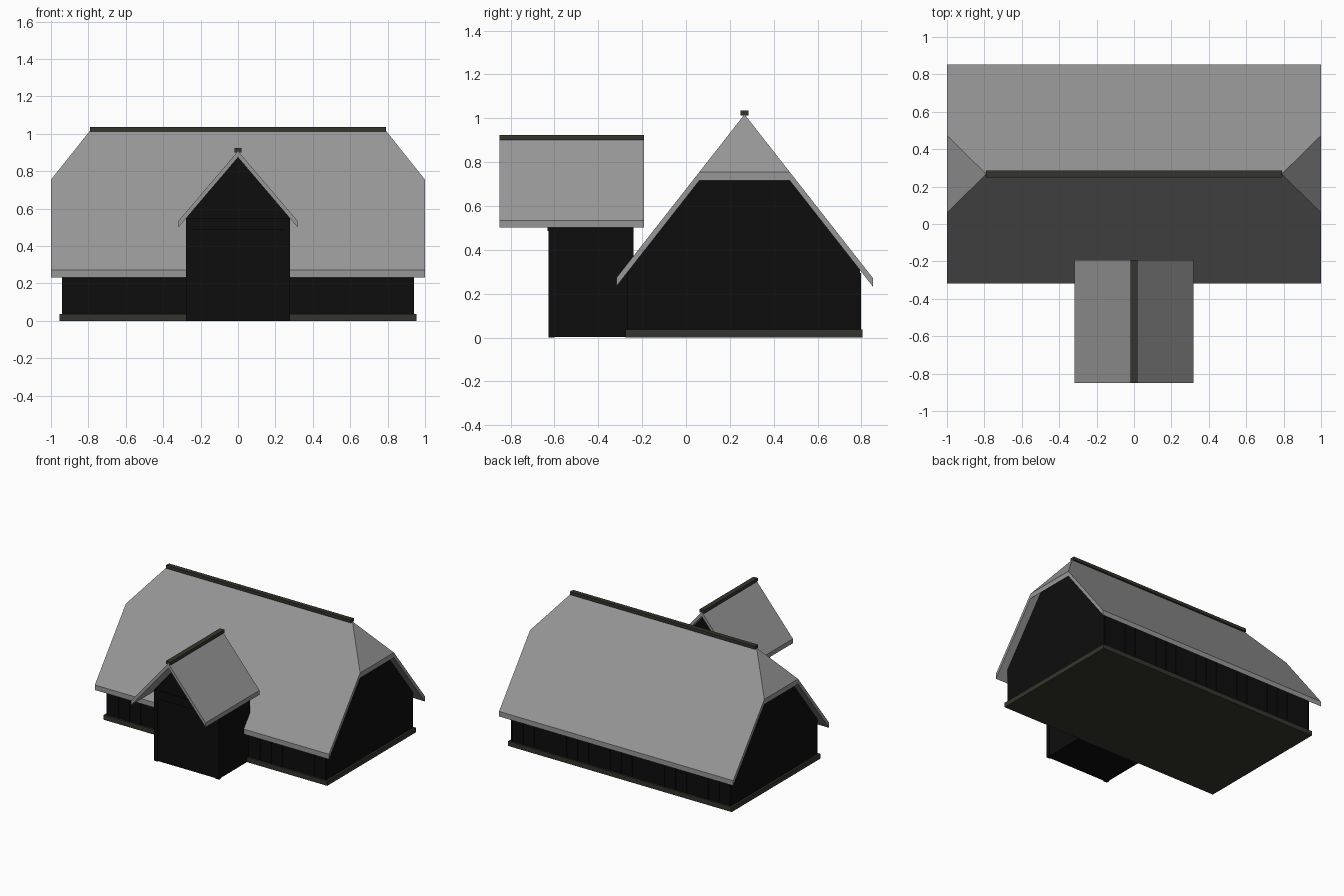
import bpy, bmesh
from mathutils import Vector

if "Cube" in bpy.data.objects:
    bpy.data.objects.remove(bpy.data.objects["Cube"])


def material(name, rgb):
    m = bpy.data.materials.new(name)
    m.diffuse_color = (*rgb, 1)
    m.use_nodes = True
    m.node_tree.nodes["Principled BSDF"].inputs["Base Color"].default_value = m.diffuse_color
    return m


GREY = material("grey roofing", (0.31, 0.31, 0.31))
BLACK = material("black boarding", (0.004, 0.004, 0.004))
TRIM = material("dark olive trim", (0.036, 0.036, 0.026))


def finish(bm, name, mat):
    bmesh.ops.recalc_face_normals(bm, faces=bm.faces)
    me = bpy.data.meshes.new(name)
    bm.to_mesh(me)
    bm.free()
    me.materials.append(mat)
    ob = bpy.data.objects.new(name, me)
    bpy.context.collection.objects.link(ob)
    return ob


def add_box(bm, lo, hi):
    lo, hi = Vector(lo), Vector(hi)
    verts = bmesh.ops.create_cube(bm, size=1)["verts"]
    for v in verts:
        v.co = (lo + hi) / 2 + v.co * (hi - lo)


def box(name, mat, *spans):
    bm = bmesh.new()
    for lo, hi in spans:
        add_box(bm, lo, hi)
    return finish(bm, name, mat)


def hull(name, mat, points):
    bm = bmesh.new()
    for p in points:
        bm.verts.new(p)
    bmesh.ops.convex_hull(bm, input=bm.verts)
    bmesh.ops.dissolve_limit(bm, angle_limit=0.01, verts=bm.verts, edges=bm.edges)
    return finish(bm, name, mat)


def roof(name, points, faces, drop):
    """Roof skin given thickness straight down."""
    bm = bmesh.new()
    top = [bm.verts.new(p) for p in points]
    for f in faces:
        bm.faces.new([top[i] for i in f])
    rim = [e for e in bm.edges if len(e.link_faces) == 1]
    low = {v: bm.verts.new(v.co - Vector((0, 0, drop))) for v in top}
    for f in list(bm.faces):
        bm.faces.new([low[v] for v in reversed(f.verts)])
    for e in rim:
        a, b = e.verts
        bm.faces.new([a, b, low[b], low[a]])
    return finish(bm, name, GREY)


# Main house: half-hipped roof
RY, RZ, RX = 0.267, 1.018, 0.79       # ridge centre, height, half length
HALF, EAVE, HIP = 0.585, 0.272, 0.755  # roof half depth, eave and hip heights
SLOPE = (RZ - EAVE) / HALF
HIP_SLOPE = (RZ - HIP) / (1 - RX)
hy = (RZ - HIP) / SLOPE
pts = []
for s in (-1, 1):
    pts += [(s, RY - HALF, EAVE), (s, RY - hy, HIP), (s * RX, RY, RZ),
            (s, RY + hy, HIP), (s, RY + HALF, EAVE)]
roof("main_roof", pts,
     [(0, 5, 6, 7, 2, 1), (4, 3, 2, 7, 8, 9), (1, 2, 3), (6, 8, 7)], 0.039)
box("main_ridge_cap", TRIM, ((-RX, RY - 0.018, 1.012), (RX, RY + 0.018, 1.036)))

# Main walls, rising into the thickness of the roof
WX, W0, W1 = 0.94, -0.262, 0.793
wall_hip = RZ - (WX - RX) * HIP_SLOPE
why = (RZ - wall_hip) / SLOPE
pts = []
for s in (-1, 1):
    for y in (W0, W1):
        pts += [(s * WX, y, 0.03), (s * WX, y, RZ - abs(y - RY) * SLOPE - 0.025)]
    pts += [(s * WX, RY - why, wall_hip - 0.025), (s * WX, RY + why, wall_hip - 0.025),
            (s * RX, RY, RZ - 0.025)]
hull("main_walls", BLACK, pts)
box("plinth", TRIM, ((-0.955, -0.276, 0), (0.955, 0.806, 0.036)))

# Upright battens on the long walls
N = 20
spans = []
for i in range(N + 1):
    x = -0.93 + 1.86 * i / N
    for y in (W0, W1):
        spans.append(((x - 0.004, y - 0.004, 0.036), (x + 0.004, y + 0.004, 0.295)))
box("wall_battens", BLACK, *spans)

# Front porch
PZ, PX, PE = 0.908, 0.318, 0.535
P0, P1 = -0.85, -0.192
roof("porch_roof",
     [(-PX, P0, PE), (0, P0, PZ), (PX, P0, PE), (-PX, P1, PE), (0, P1, PZ), (PX, P1, PE)],
     [(0, 1, 4, 3), (1, 2, 5, 4)], 0.034)
box("porch_ridge_cap", TRIM, ((-0.019, P0, 0.9), (0.019, P1, 0.924)))

pslope = (PZ - PE) / PX
pts = []
for y in (-0.622, -0.24):
    pts.append((0, y, PZ - 0.02))
    for s in (-1, 1):
        pts += [(s * 0.272, y, 0.002), (s * 0.272, y, PZ - 0.272 * pslope - 0.02)]
hull("porch_walls", BLACK, pts)

# Porch corner posts and tie beam
box("porch_posts", BLACK, *[((s * 0.262 - 0.015, -0.627, 0), (s * 0.262 + 0.015, -0.6, 0.55))
                            for s in (-1, 1)])
box("porch_tie_beam", BLACK, ((-0.275, -0.632, 0.485), (0.275, -0.61, 0.55)))
